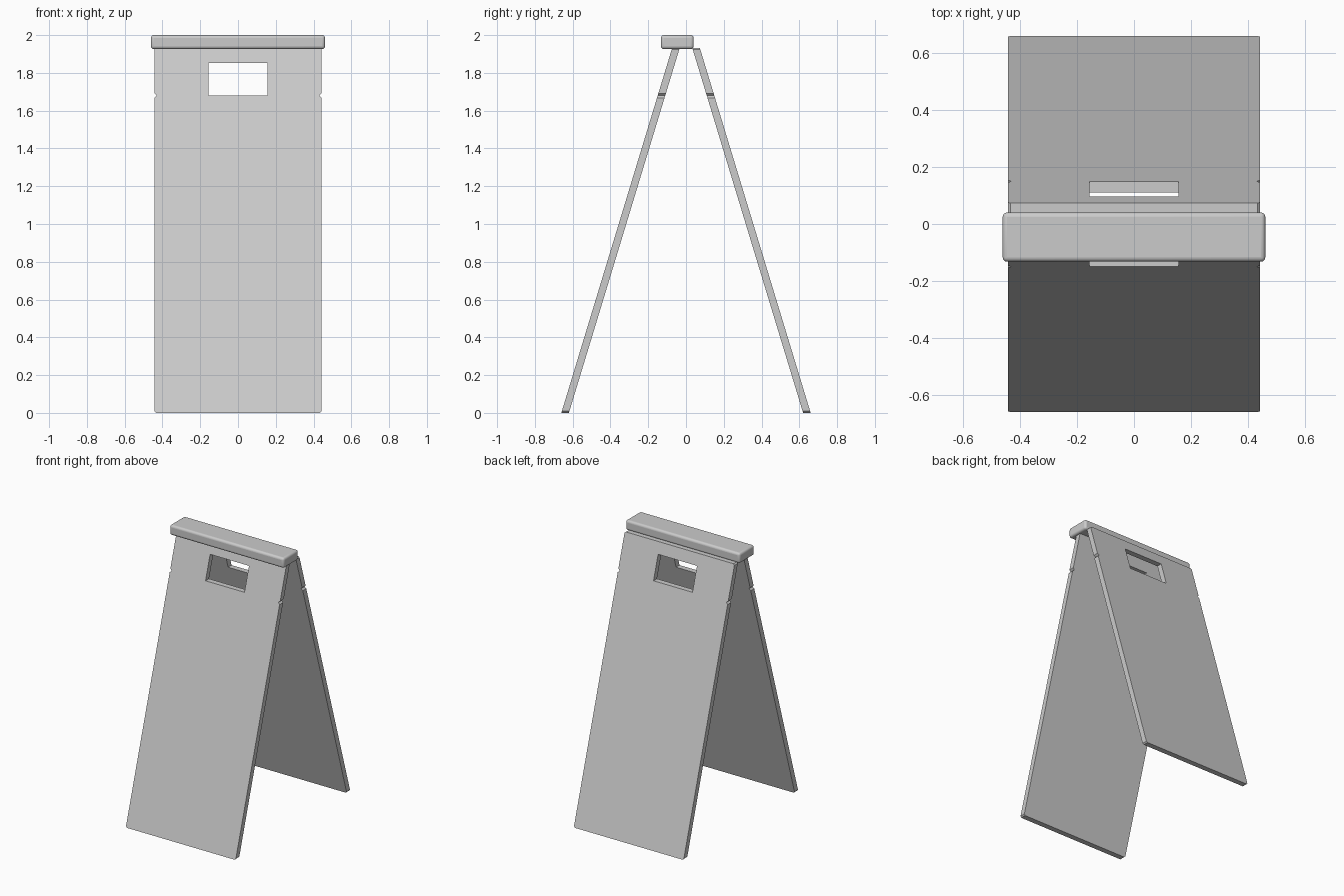
import bpy, math

if "Cube" in bpy.data.objects:
    bpy.data.objects.remove(bpy.data.objects["Cube"])

TOP = 1.933           # panel top height
W, C = 0.443, 0.009   # half width, corner chamfer
NOTCH = 1.68          # height of side notch and of hole sill
HOLE_X, HOLE_TOP = 0.157, 1.853


# Leaning board: half outline with hand hole and notch, mirrored in x
def board(name, turn):
    half = [(0, 0), (W - C, 0), (W, C), (W, NOTCH - 0.012), (W - 0.012, NOTCH),
            (W, NOTCH + 0.012), (W, TOP - C), (W - C, TOP), (0, TOP),
            (0, HOLE_TOP), (HOLE_X, HOLE_TOP), (HOLE_X, NOTCH), (0, NOTCH)]
    n = len(half)

    def lean(z, y0, y1):
        return y0 + (y1 - y0) * z / TOP

    verts = [(x, lean(z, -0.66, -0.073), z) for x, z in half]
    verts += [(x, lean(z, -0.62, -0.033), z) for x, z in half]
    faces = [list(range(n)), list(range(2 * n - 1, n - 1, -1))]
    for i in range(n):
        j = (i + 1) % n
        if half[i][0] == 0 and half[j][0] == 0:
            continue  # open on the mirror plane
        faces.append([i, n + i, n + j, j])
    mesh = bpy.data.meshes.new(name)
    mesh.from_pydata(verts, [], faces)
    mesh.update()
    ob = bpy.data.objects.new(name, mesh)
    bpy.context.collection.objects.link(ob)
    ob.rotation_euler.z = turn
    ob.modifiers.new("mirror", 'MIRROR').use_clip = True
    return ob


board("front_board", 0)
board("back_board", math.pi)

# Rounded cap fixed over the front board
bpy.ops.mesh.primitive_cube_add(size=1, location=(0, -0.046, 1.963))
cap = bpy.context.object
cap.name = "top_cap"
cap.scale = (0.922, 0.173, 0.074)
bpy.ops.object.transform_apply(location=False, rotation=False, scale=True)
bev = cap.modifiers.new("bevel", 'BEVEL')
bev.width = 0.016
bev.segments = 4
bpy.ops.object.shade_smooth_by_angle(angle=math.radians(40))
